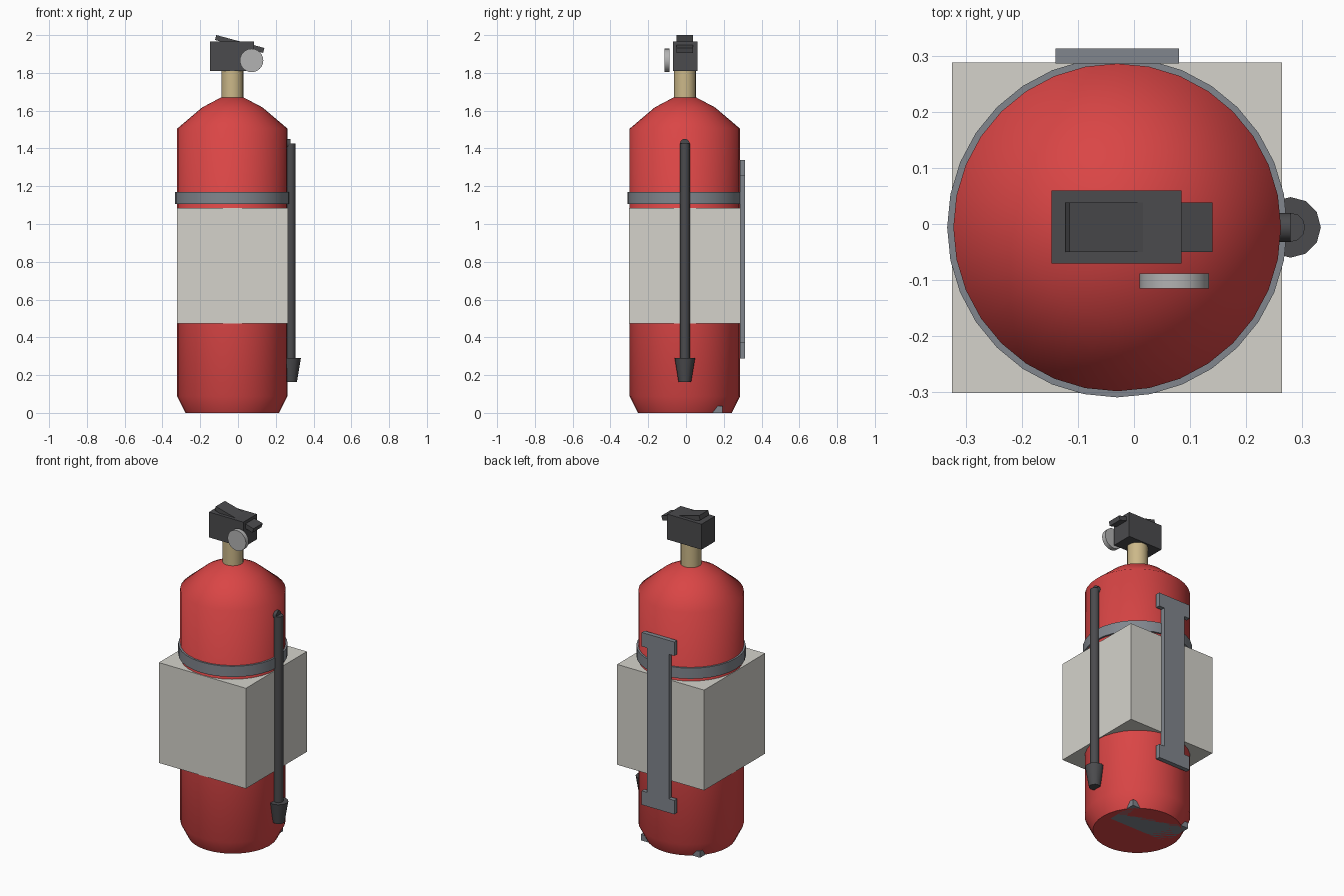
import bpy, bmesh, math
from mathutils import Vector

if "Cube" in bpy.data.objects:
    bpy.data.objects.remove(bpy.data.objects["Cube"])

CX, CY = -0.03, -0.006  # cylinder axis


def material(name, rgb):
    m = bpy.data.materials.new(name)
    m.diffuse_color = (*rgb, 1)
    m.use_nodes = True
    m.node_tree.nodes["Principled BSDF"].inputs["Base Color"].default_value = m.diffuse_color
    return m


RED = material("red_paint", (0.70, 0.06, 0.06))
CREAM = material("cream", (0.66, 0.65, 0.60))
DARK = material("dark_plastic", (0.07, 0.07, 0.075))
BRASS = material("brass", (0.60, 0.48, 0.25))
STEEL = material("steel", (0.22, 0.24, 0.27))
SILVER = material("silver", (0.45, 0.45, 0.45))


def smooth(ob, deg):
    bpy.ops.object.select_all(action='DESELECT')
    ob.select_set(True)
    bpy.context.view_layer.objects.active = ob
    bpy.ops.object.shade_smooth_by_angle(angle=math.radians(deg))


def box(name, lo, hi, mat, tilt=0):
    lo, hi = Vector(lo), Vector(hi)
    bpy.ops.mesh.primitive_cube_add(size=1, location=(lo + hi) / 2, rotation=(0, tilt, 0))
    ob = bpy.context.object
    ob.name = name
    ob.scale = hi - lo
    ob.data.materials.append(mat)
    return ob


def rod(name, a, b, r1, r2, sides, mat):
    a, b = Vector(a), Vector(b)
    d = b - a
    bpy.ops.mesh.primitive_cone_add(vertices=sides, radius1=r1, radius2=r2,
                                    depth=d.length, location=(a + b) / 2)
    ob = bpy.context.object
    ob.name = name
    ob.rotation_euler = d.to_track_quat('Z', 'Y').to_euler()
    ob.data.materials.append(mat)
    smooth(ob, 35)
    return ob


def lathe(name, profile, mat, closed=False, sides=32, angle=55):
    bm = bmesh.new()
    rings = [[bm.verts.new((r * math.cos(2 * math.pi * i / sides),
                            r * math.sin(2 * math.pi * i / sides), z))
              for i in range(sides)] for r, z in profile]
    pairs = list(zip(rings, rings[1:]))
    if closed:
        pairs.append((rings[-1], rings[0]))
    else:
        bm.faces.new(rings[0])
        bm.faces.new(rings[-1])
    for a, b in pairs:
        for i in range(sides):
            j = (i + 1) % sides
            bm.faces.new((a[i], a[j], b[j], b[i]))
    bmesh.ops.recalc_face_normals(bm, faces=bm.faces)
    me = bpy.data.meshes.new(name)
    bm.to_mesh(me)
    bm.free()
    me.materials.append(mat)
    ob = bpy.data.objects.new(name, me)
    ob.location = (CX, CY, 0)
    bpy.context.collection.objects.link(ob)
    smooth(ob, angle)
    return ob


# Tank with chamfered foot and domed shoulder
lathe("tank", [(0.248, 0), (0.292, 0.088), (0.292, 1.505), (0.16, 1.617), (0.06, 1.67)], RED)

# Clamp band
lathe("clamp_band", [(0.285, 1.105), (0.303, 1.105), (0.303, 1.17), (0.285, 1.17)],
      STEEL, closed=True, angle=35)

# Label block around the tank
box("label_block", (-0.324, -0.301, 0.473), (0.264, 0.288, 1.086), CREAM)

# Valve: neck, head, tilted lever
rod("neck", (CX, CY, 1.65), (CX, CY, 1.82), 0.058, 0.058, 20, BRASS)
box("valve_head", (-0.147, -0.07, 1.81), (0.085, 0.06, 1.965), DARK)
box("lever", (-0.123, -0.05, 1.9395), (0.141, 0.038, 1.9665), DARK, tilt=math.radians(15))

# Pressure gauge
rod("gauge", (0.072, -0.088, 1.866), (0.072, -0.115, 1.866), 0.062, 0.062, 24, SILVER)

# Hose: elbow, long run, nozzle
HX = 0.279
rod("hose_elbow", (0.2, CY, 1.425), (HX, CY, 1.425), 0.026, 0.026, 12, DARK)
rod("hose", (HX, CY, 0.25), (HX, CY, 1.425), 0.026, 0.026, 12, DARK)
rod("nozzle", (HX, CY, 0.163), (HX, CY, 0.29), 0.033, 0.054, 12, DARK)

# Wall bracket: strip with a wide tab at each end
box("bracket_strip", (CX - 0.073, 0.286, 0.287), (CX + 0.073, 0.313, 1.34), STEEL)
for name, z in (("lower", 0.287), ("upper", 1.255)):
    box(f"bracket_{name}_tab", (CX - 0.11, 0.286, z), (CX + 0.11, 0.313, z + 0.085), STEEL)

# Base shelf, whose rear corners poke out under the tank
box("bracket_shelf", (CX - 0.2, 0.0, 0), (CX + 0.2, 0.193, 0.037), STEEL)
